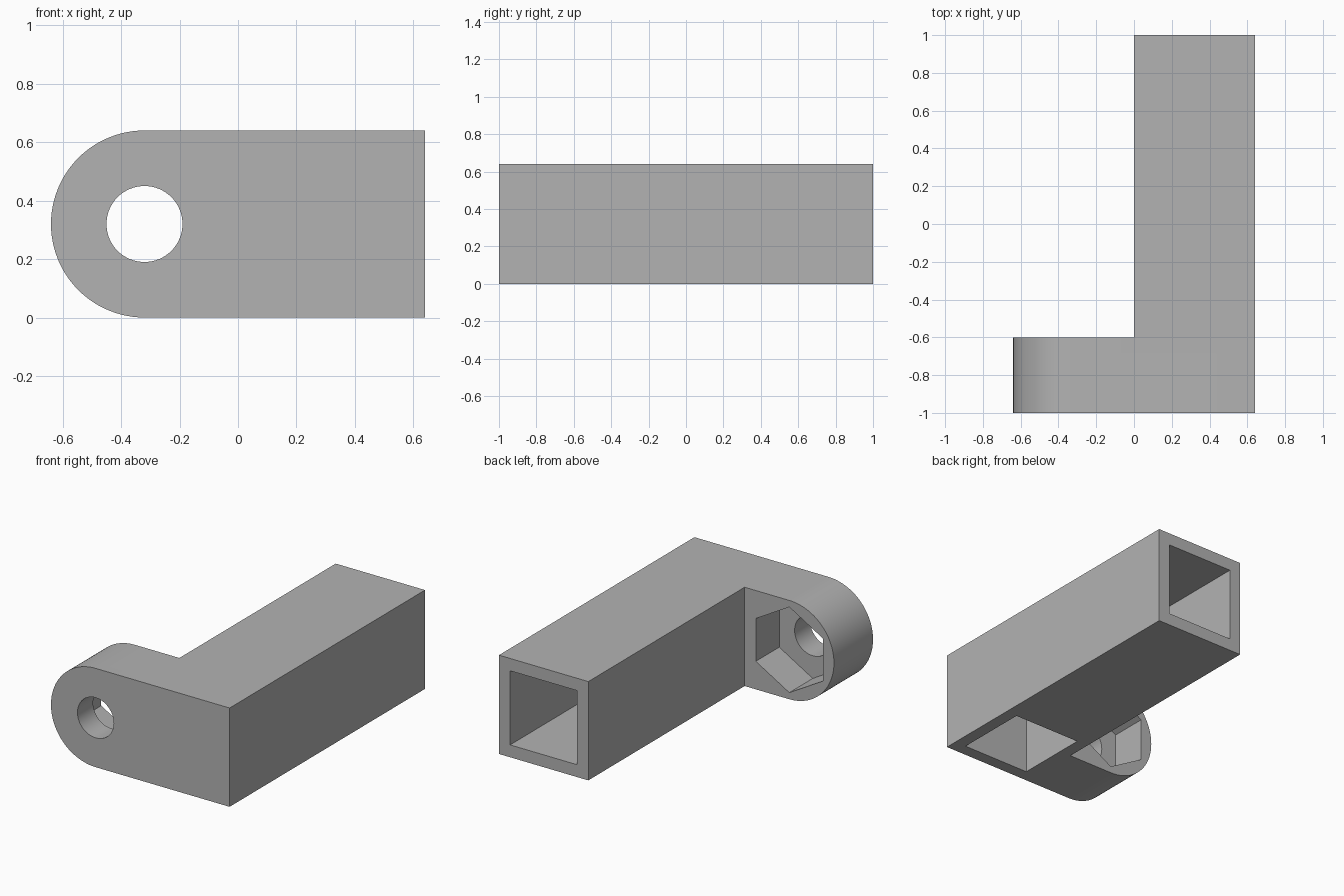
import bpy, bmesh
from math import sin, cos, pi, radians
from mathutils import Vector

cube = bpy.data.objects.get("Cube")
if cube:
    bpy.data.objects.remove(cube, do_unlink=True)

SIZE = 0.64           # outer side of the square tube
HALF = SIZE / 2
WALL = 0.08
FRONT, BACK, LUG_BACK = -1.0, 1.0, -0.6
INNER = SIZE - WALL
EYE = Vector((-HALF, 0, HALF))   # axis of the bolt hole

grey = bpy.data.materials.new("plain grey")
grey.use_nodes = True
grey.diffuse_color = (0.45, 0.45, 0.45, 1)
grey.node_tree.nodes["Principled BSDF"].inputs["Base Color"].default_value = grey.diffuse_color


def prism(bm, points, direction):
    """Close an outline and extrude it; returns the far cap."""
    base = bm.faces.new([bm.verts.new(p) for p in points])
    new = bmesh.ops.extrude_face_region(bm, geom=[base], use_keep_orig=True)["geom"]
    bmesh.ops.translate(bm, vec=direction, verts=[v for v in new if isinstance(v, bmesh.types.BMVert)])
    return next(f for f in new if isinstance(f, bmesh.types.BMFace))


def finish(bm, name):
    bmesh.ops.recalc_face_normals(bm, faces=bm.faces)
    mesh = bpy.data.meshes.new(name)
    bm.to_mesh(mesh)
    bm.free()
    mesh.materials.append(grey)
    obj = bpy.data.objects.new(name, mesh)
    bpy.context.collection.objects.link(obj)
    return obj


def cutter(name, points, direction):
    bm = bmesh.new()
    prism(bm, points, direction)
    obj = finish(bm, name)
    obj.hide_render = True
    return obj


def ring(radius, sides, y):
    """Polygon around the bolt axis with a corner pointing up."""
    turn = [2 * pi * i / sides for i in range(sides)]
    return [EYE + Vector((radius * sin(a), y, radius * cos(a))) for a in turn]


# Front slab with a rounded lug end
bm = bmesh.new()
steps = 48
arc = [EYE + Vector((-HALF * sin(pi * i / steps), FRONT, HALF * cos(pi * i / steps)))
       for i in range(steps + 1)]
square = [(x, FRONT, z) for x, z in ((0, 0), (SIZE, 0), (SIZE, SIZE), (0, SIZE))]
cap = prism(bm, arc + square, (0, LUG_BACK - FRONT, 0))

# Long square arm drawn out of the slab's back
seam = [v for v in cap.verts if abs(v.co.x) < 1e-5]
bmesh.utils.face_split(cap, seam[0], seam[1])
bm.faces.ensure_lookup_table()
end = next(f for f in bm.faces if len(f.verts) == 4
           and all(abs(v.co.y - LUG_BACK) < 1e-5 and v.co.x > -1e-5 for v in f.verts))
new = bmesh.ops.extrude_face_region(bm, geom=[end])["geom"]
bmesh.ops.translate(bm, vec=(0, BACK - LUG_BACK, 0),
                    verts=[v for v in new if isinstance(v, bmesh.types.BMVert)])
bmesh.ops.dissolve_limit(bm, angle_limit=radians(0.5), verts=bm.verts, edges=bm.edges)
body = finish(bm, "tube_bracket")

# Elbow duct: in from the back end, out through the underside
near, far, over = FRONT + WALL, FRONT + INNER, 0.1
duct = [(near, -over), (far, -over), (far, WALL), (BACK + over, WALL),
        (BACK + over, INNER), (near, INNER)]
cutters = [
    cutter("duct_cutter", [(WALL, y, z) for y, z in duct], (INNER - WALL, 0, 0)),
    cutter("bolt_hole_cutter", ring(0.13, 64, FRONT - over), (0, 0.45, 0)),
    cutter("hex_nut_pocket_cutter", ring(0.277, 6, LUG_BACK - 0.24), (0, 0.24 + over, 0)),
]

bpy.ops.object.select_all(action='DESELECT')
body.select_set(True)
bpy.context.view_layer.objects.active = body
for tool in cutters:
    mod = body.modifiers.new(tool.name, 'BOOLEAN')
    mod.operation, mod.solver, mod.object = 'DIFFERENCE', 'EXACT', tool
    bpy.ops.object.modifier_apply(modifier=mod.name)
    bpy.data.objects.remove(tool, do_unlink=True)

bpy.ops.object.shade_smooth_by_angle(angle=radians(30))
